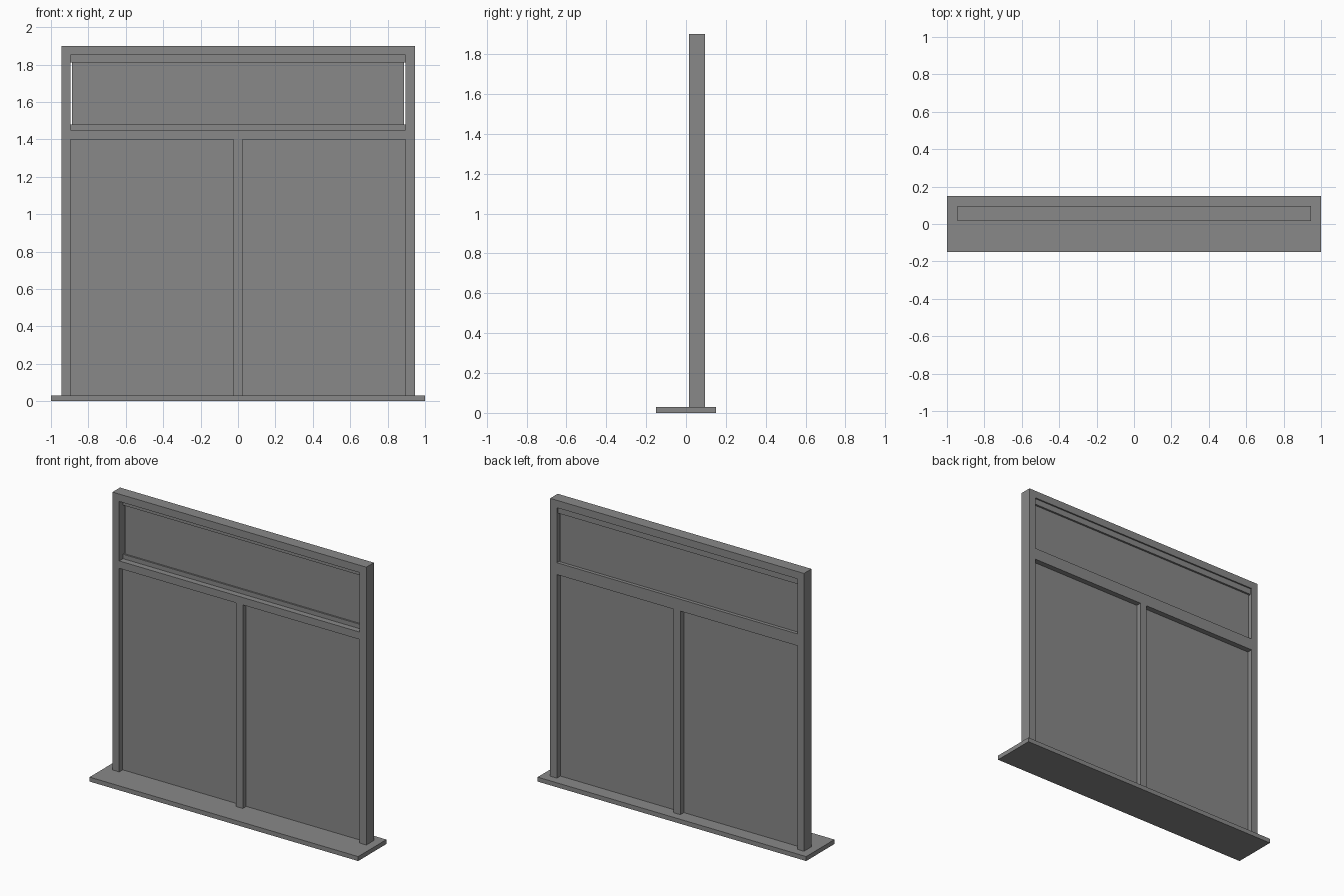
import bpy

old = bpy.data.objects.get("Cube")
if old:
    bpy.data.objects.remove(old, do_unlink=True)

# Single grey for the whole window
grey = bpy.data.materials.new("plain grey")
grey.use_nodes = True
colour = (0.25, 0.25, 0.25, 1)
grey.diffuse_color = colour
grey.node_tree.nodes["Principled BSDF"].inputs["Base Color"].default_value = colour


def box(name, x, y, z):
    """Box spanning the given (low, high) ranges."""
    spans = (x, y, z)
    bpy.ops.mesh.primitive_cube_add(size=1, location=[(a + b) / 2 for a, b in spans])
    ob = bpy.context.object
    ob.name = name
    ob.scale = [b - a for a, b in spans]
    bpy.ops.object.transform_apply(location=False, rotation=False, scale=True)
    ob.data.materials.append(grey)
    return ob


OUTER, INNER, HALF_BAR = 0.945, 0.895, 0.025
DEPTH = (0.015, 0.095)
SILL, RAIL, OPENING, HEAD, TOP = 0.03, 1.4, 1.45, 1.85, 1.9

# Sill and fixed frame
box("sill", (-1, 1), (-0.15, 0.15), (0, SILL))
box("head_rail", (-INNER, INNER), DEPTH, (HEAD, TOP))
box("middle_rail", (-INNER, INNER), DEPTH, (RAIL, OPENING))
box("centre_mullion", (-HALF_BAR, HALF_BAR), DEPTH, (SILL, RAIL))

# Stiles and lower panes on both sides
for side, s in (("left", 1), ("right", -1)):
    box(side + "_stile", sorted((s * INNER, s * OUTER)), DEPTH, (SILL, TOP))
    box(side + "_lower_pane", sorted((s * HALF_BAR, s * INNER)), (0.052, 0.058), (SILL, RAIL))

# Upper sash: two rails holding a pane that stops just short of the stiles
box("upper_sash_bottom_rail", (-INNER, INNER), (0.055, DEPTH[1]), (OPENING, 1.48))
box("upper_sash_top_rail", (-INNER, INNER), (0.055, 0.085), (1.81, HEAD))
box("upper_pane", (-0.887, 0.887), (0.066, 0.072), (1.48, 1.81))
